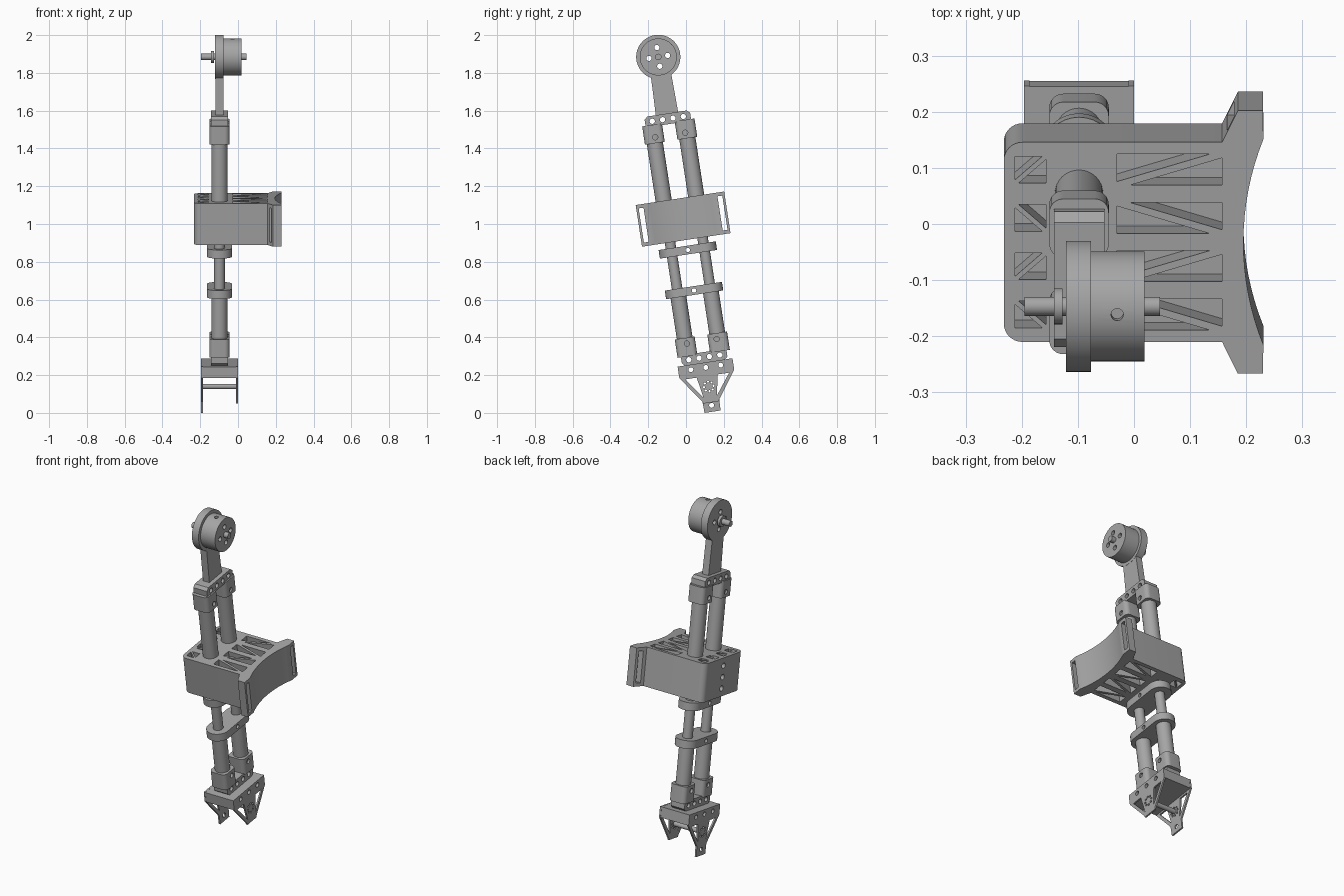
import bpy, bmesh, math
from mathutils import Matrix

cube = bpy.data.objects.get("Cube")
if cube:
    bpy.data.objects.remove(cube, do_unlink=True)

# Everything is built upright, then leaned back about the x axis
LEAN = Matrix.Rotation(math.radians(8.7), 4, 'X') @ Matrix.Translation((0, 0.14, 0))
CX = -0.098      # centre line of the leg
TY = 0.087       # tube offset from the centre line

grey = bpy.data.materials.new("plain grey")
grey.use_nodes = True
colour = (0.38, 0.38, 0.38, 1)
grey.diffuse_color = colour
grey.node_tree.nodes["Principled BSDF"].inputs["Base Color"].default_value = colour


def arc(cx, cy, r, a0, a1, n=8):
    angles = [math.radians(a0 + (a1 - a0) * i / n) for i in range(n + 1)]
    return [(cx + r * math.cos(a), cy + r * math.sin(a)) for a in angles]


def circle(cx, cy, r, n=32):
    return arc(cx, cy, r, 0, 360, n)[:-1]


def rect(a0, a1, b0, b1):
    return [(a0, b0), (a1, b0), (a1, b1), (a0, b1)]


def rounded(a0, a1, b0, b1, r):
    return (arc(a1 - r, b1 - r, r, 0, 90) + arc(a0 + r, b1 - r, r, 90, 180)
            + arc(a0 + r, b0 + r, r, 180, 270) + arc(a1 - r, b0 + r, r, 270, 360))


def mesh_from(name, solids):
    """Each solid is (points, axis, low, high), a profile extruded along x or z."""
    bm = bmesh.new()
    for pts, axis, lo, hi in solids:
        place = (lambda p, t: (t, p[0], p[1])) if axis == 'x' else (lambda p, t: (p[0], p[1], t))
        bottom = [bm.verts.new(place(p, lo)) for p in pts]
        top = [bm.verts.new(place(p, hi)) for p in pts]
        bm.faces.new(bottom)
        bm.faces.new(top)
        for i in range(len(pts)):
            j = (i + 1) % len(pts)
            bm.faces.new((bottom[i], bottom[j], top[j], top[i]))
    bmesh.ops.recalc_face_normals(bm, faces=bm.faces)
    mesh = bpy.data.meshes.new(name)
    bm.to_mesh(mesh)
    bm.free()
    return mesh


def part(name, pts, axis, lo, hi, cuts=()):
    obj = bpy.data.objects.new(name, mesh_from(name, [(pts, axis, lo, hi)]))
    bpy.context.collection.objects.link(obj)
    if cuts:
        cutter = bpy.data.objects.new("cutter", mesh_from("cutter", cuts))
        cutter.hide_render = True
        bpy.context.collection.objects.link(cutter)
        mod = obj.modifiers.new("holes", 'BOOLEAN')
        mod.operation, mod.solver, mod.object = 'DIFFERENCE', 'EXACT', cutter
        graph = bpy.context.evaluated_depsgraph_get()
        cut_mesh = bpy.data.meshes.new_from_object(obj.evaluated_get(graph))
        obj.modifiers.clear()
        obj.data = cut_mesh
        bpy.data.objects.remove(cutter, do_unlink=True)
    obj.data.materials.clear()
    obj.data.materials.append(grey)
    obj.matrix_world = LEAN
    bpy.ops.object.select_all(action='DESELECT')
    obj.select_set(True)
    bpy.context.view_layer.objects.active = obj
    bpy.ops.object.shade_smooth_by_angle(angle=math.radians(30))
    return obj


def x_hole(y, z, r, lo=-0.3, hi=0.3):
    return (circle(y, z, r, 16), 'x', lo, hi)


# Motor, disc, shaft and arm at the top
MZ = 1.885
motor_holes = [x_hole(0.05 * math.cos(a), MZ + 0.05 * math.sin(a), 0.014)
               for a in (math.pi / 2 * k for k in range(4))]
part("motor_disc", circle(0, MZ, 0.117, 64), 'x', -0.121, -0.077, motor_holes)
part("motor_drum", circle(0, MZ, 0.098, 64), 'x', -0.078, 0.019,
     motor_holes + [(circle(-0.03, 0, 0.011, 16), 'z', MZ + 0.075, MZ + 0.12)])
part("motor_shaft", circle(0, MZ, 0.017), 'x', -0.195, 0.046)
part("shaft_flange", circle(0, MZ, 0.032), 'x', -0.143, -0.127)
part("upper_arm", [(-0.06, 1.575), (0.06, 1.575), (0.054, 1.8), (-0.054, 1.8)],
     'x', -0.12, -0.078)


# Tubes
for side, sy in (("front", -TY), ("back", TY)):
    part(side + "_upper_tube", circle(CX, sy, 0.043), 'z', 1.0, 1.5)
    part(side + "_inner_tube", circle(CX, sy, 0.028), 'z', 0.5, 1.0)
    part(side + "_lower_tube", circle(CX, sy, 0.042), 'z', 0.33, 0.634)


# Clevises: a drilled cross plate with a socket block on each tube
def clevis(name, end, d):
    z = lambda t: end - d * t
    row = [x_hole(0.0277 * k, z(0.029), 0.014) for k in (-3, -1, 1, 3)]
    part(name + "_clevis_plate",
         [(-0.105, z(0)), (0.105, z(0)), (0.122, z(0.015)), (0.122, z(0.057)),
          (-0.122, z(0.057)), (-0.122, z(0.015))],
         'x', CX - 0.045, CX + 0.045, row)
    for side, s in (("front", -1), ("back", 1)):
        lo, hi = sorted((s * 0.034, s * 0.14))
        part(name + "_" + side + "_socket",
             rounded(CX - 0.053, CX + 0.053, lo, hi, 0.025),
             'z', min(z(0.048), z(0.146)), max(z(0.048), z(0.146)),
             [x_hole(s * 0.08, z(0.115), 0.014)])


clevis("upper", 1.582, 1)
clevis("lower", 0.247, -1)

# Clamp rings joining the two tubes
for name, z in (("upper_clamp", 0.851), ("lower_clamp", 0.634)):
    part(name, rounded(CX - 0.066, CX + 0.066, -0.153, 0.153, 0.0655), 'z', z - 0.023, z + 0.023,
         [x_hole(0, z, 0.012)])

# Body with a flared, hollowed mounting face
LOW, HIGH = 0.905, 1.128
bow = 0.50       # radius of the hollow face
half = math.degrees(math.asin(0.185 / bow))
hollow = arc(0.195 + bow, 0, bow, 180 + half, 180 - half, 16)
outline = (arc(-0.199, -0.147, 0.033, 270, 180) + arc(-0.199, 0.147, 0.033, 180, 90)
           + [(0.157, 0.18), (0.185, 0.237), (0.23, 0.237)]
           + hollow[::-1] + [(0.23, -0.237), (0.185, -0.237), (0.157, -0.18)])


def truss(x0, x1, y0, y1, flip, gap):
    """Two triangles of a pocket, split by a diagonal rib."""
    a, b = gap * (x1 - x0), gap * (y1 - y0)
    tris = [[(x0 + a, y0), (x1, y0), (x1, y1 - b)], [(x0, y0 + b), (x1 - a, y1), (x0, y1)]]
    return [[(x, y0 + y1 - y if flip else y) for x, y in t] for t in tris]


body_cuts = []
for k in range(4):
    y = (k - 1.5) * TY
    pockets = (truss(-0.03, 0.157, y - 0.028, y + 0.028, k % 2 == 0, 0.12)
               + truss(-0.212, -0.157, y - 0.024, y + 0.024, k % 2 == 0, 0.12))
    for tri in pockets:
        body_cuts.append((tri, 'z', LOW - 0.02, LOW + 0.09))
        body_cuts.append((tri, 'z', HIGH - 0.09, HIGH + 0.02))
for s in (-1, 1):
    lo, hi = sorted((s * 0.198, s * 0.224))
    body_cuts.append((rect(lo, hi, LOW + 0.02, HIGH - 0.02), 'x', 0.1, 0.3))
for k in (-1, 0, 1):
    body_cuts.append(x_hole(0, (LOW + HIGH) / 2 + 0.065 * k, 0.016, -0.3, -0.2))
part("body", outline, 'z', LOW, HIGH, body_cuts)

# Foot: cross block, two drilled side plates and a pin
bolt_row = [x_hole(y, 0.222, 0.013) for y in (-0.08, 0, 0.08)]
part("foot_block", rect(-0.146, 0.146, 0.187, 0.248), 'x', -0.188, -0.008, bolt_row)


def foot_plate(name, lo, hi, tip):
    right = [(0.043, tip), (0.045, 0.045), (0.147, 0.187), (0.147, 0.2487)]
    pts = right + [(-y, z) for y, z in reversed(right)]
    cuts = list(bolt_row)
    for s in (-1, 1):
        cuts.append(([(s * 0.118, 0.176), (s * 0.056, 0.176), (s * 0.036, 0.066)], 'x', -0.3, 0.3))
    for k in range(8):
        a = math.pi / 4 * k
        cuts.append(x_hole(0.026 * math.cos(a), 0.12 + 0.026 * math.sin(a), 0.006))
    if tip < 0:
        cuts.append(x_hole(0, 0.019, 0.013))
    part(name, pts, 'x', lo, hi, cuts)


foot_plate("long_foot_plate", -0.196, -0.186, -0.015)
foot_plate("short_foot_plate", -0.01, 0.0, 0.035)
part("foot_pin", circle(0, 0.12, 0.014), 'x', -0.19, -0.005)
